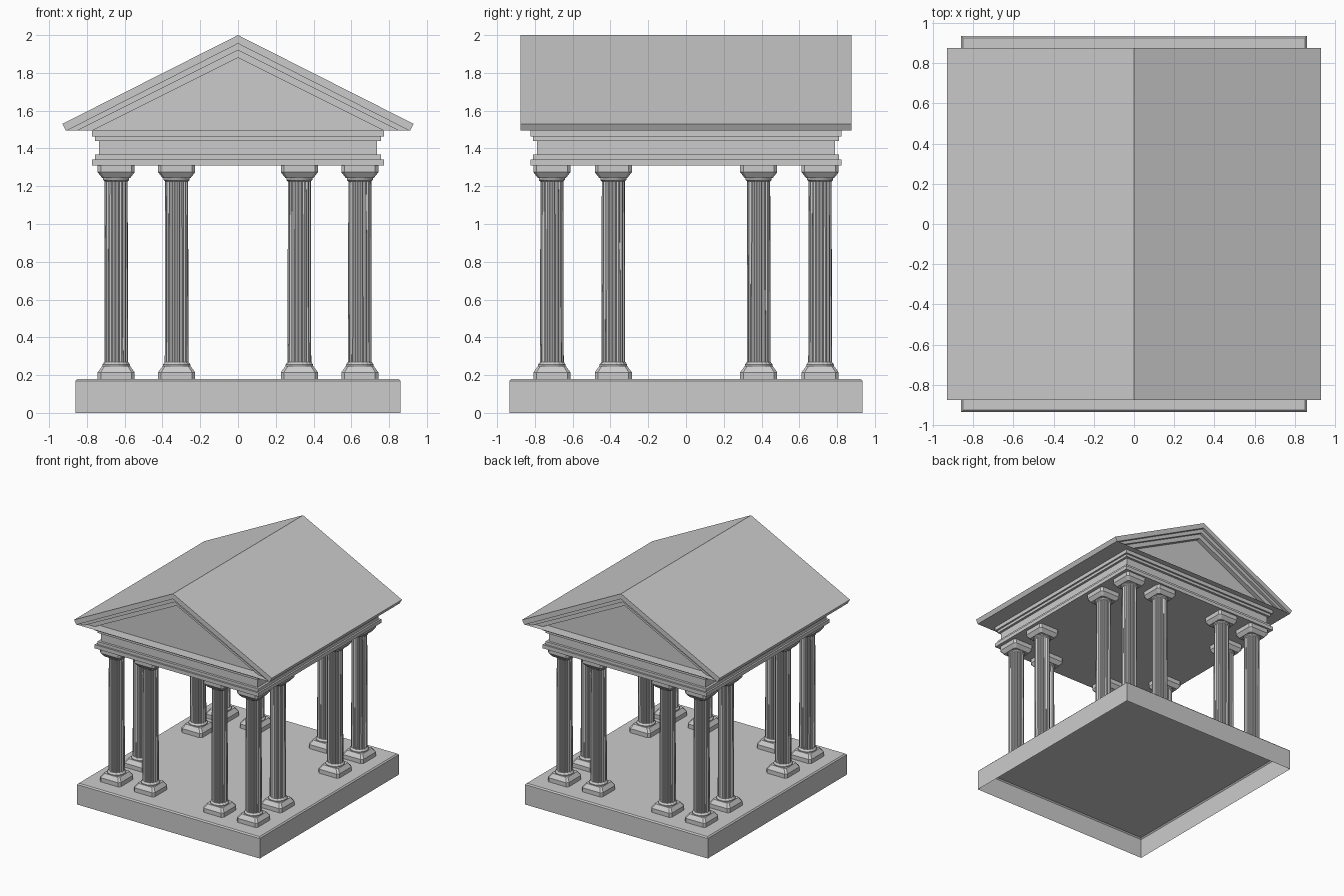
import bpy, bmesh, math

if "Cube" in bpy.data.objects:
    bpy.data.objects.remove(bpy.data.objects["Cube"])


def loft(name, rings, cap_start=True, cap_end=True):
    """Skin a list of equal-length point rings into one mesh."""
    bm = bmesh.new()
    vs = [[bm.verts.new(p) for p in r] for r in rings]
    n = len(rings[0])
    for a, b in zip(vs, vs[1:]):
        for i in range(n):
            j = (i + 1) % n
            bm.faces.new((a[i], a[j], b[j], b[i]))
    if cap_start:
        bm.faces.new(vs[0][::-1])
    if cap_end:
        bm.faces.new(vs[-1])
    bmesh.ops.recalc_face_normals(bm, faces=bm.faces)
    me = bpy.data.meshes.new(name)
    bm.to_mesh(me)
    bm.free()
    return me


def place(name, me, loc=(0, 0, 0)):
    ob = bpy.data.objects.new(name, me)
    ob.location = loc
    bpy.context.collection.objects.link(ob)
    return ob


def rect(x, y, z):
    return [(-x, -y, z), (x, -y, z), (x, y, z), (-x, y, z)]


def cut_square(h, z, c=0.17):
    """Square ring with clipped corners."""
    k = h * (1 - c)
    return [(k, -h, z), (h, -k, z), (h, k, z), (k, h, z),
            (-k, h, z), (-h, k, z), (-h, -k, z), (-k, -h, z)]


FLUTES = 16


def fluted(r, z, depth):
    """Round ring with shallow grooves."""
    pts = []
    for i in range(FLUTES * 3):
        a = 2 * math.pi * (i + 0.5) / (FLUTES * 3)
        rr = r - depth if i % 3 == 2 else r
        pts.append((rr * math.cos(a), rr * math.sin(a), z))
    return pts


# Stepped-edge platform, open underneath
place("platform", loft("platform", [
    rect(0.86, 0.935, 0), rect(0.86, 0.935, 0.17), rect(0.85, 0.925, 0.18)],
    cap_start=False))

# Column parts, shared by all twelve columns
plinth = loft("column_plinth", [
    cut_square(0.098, 0.18), cut_square(0.098, 0.215), cut_square(0.074, 0.248)])
shaft = loft("column_shaft", [
    fluted(0.073, 0.245, 0), fluted(0.073, 0.256, 0),
    fluted(0.063, 0.27, 0.006), fluted(0.061, 1.225, 0.006),
    fluted(0.069, 1.233, 0), fluted(0.069, 1.247, 0)], False, False)
capital = loft("column_capital", [
    cut_square(0.074, 1.243), cut_square(0.098, 1.274), cut_square(0.098, 1.31)])

spots = [(x, y) for x in (-0.645, -0.325, 0.325, 0.645) for y in (-0.71, 0.71)]
spots += [(x, y) for x in (-0.645, 0.645) for y in (-0.385, 0.385)]
for i, (x, y) in enumerate(spots):
    for part in (plinth, shaft, capital):
        place(f"{part.name}_{i + 1}", part, (x, y, 0))

# Entablature: architrave, frieze and cornice steps
steps = [(0.772, 1.31), (0.772, 1.342), (0.757, 1.342), (0.757, 1.367),
         (0.737, 1.367), (0.737, 1.44), (0.757, 1.44), (0.757, 1.463),
         (0.772, 1.463), (0.772, 1.495)]
place("entablature", loft("entablature",
                          [rect(h, h + 0.052, z) for h, z in steps]))


# Gabled roof with stepped raking cornice and recessed gable wall
def gable(apex, foot, y, eave=None):
    z0 = 1.495
    ex, ez = eave or (foot * 0.95, z0 + (apex - z0) * 0.05)
    return [(-foot, y, z0), (-ex, y, ez), (0, y, apex), (ex, y, ez), (foot, y, z0)]


front = [gable(1.88, 0.77, -0.785), gable(1.88, 0.77, -0.825),
         gable(1.92, 0.85, -0.825), gable(1.92, 0.85, -0.85),
         gable(1.955, 0.905, -0.85), gable(1.955, 0.905, -0.875),
         gable(2.0, 0.912, -0.875, (0.93, 1.53))]
back = [[(x, -y, z) for x, y, z in r] for r in reversed(front)]
place("roof", loft("roof", front + back))
